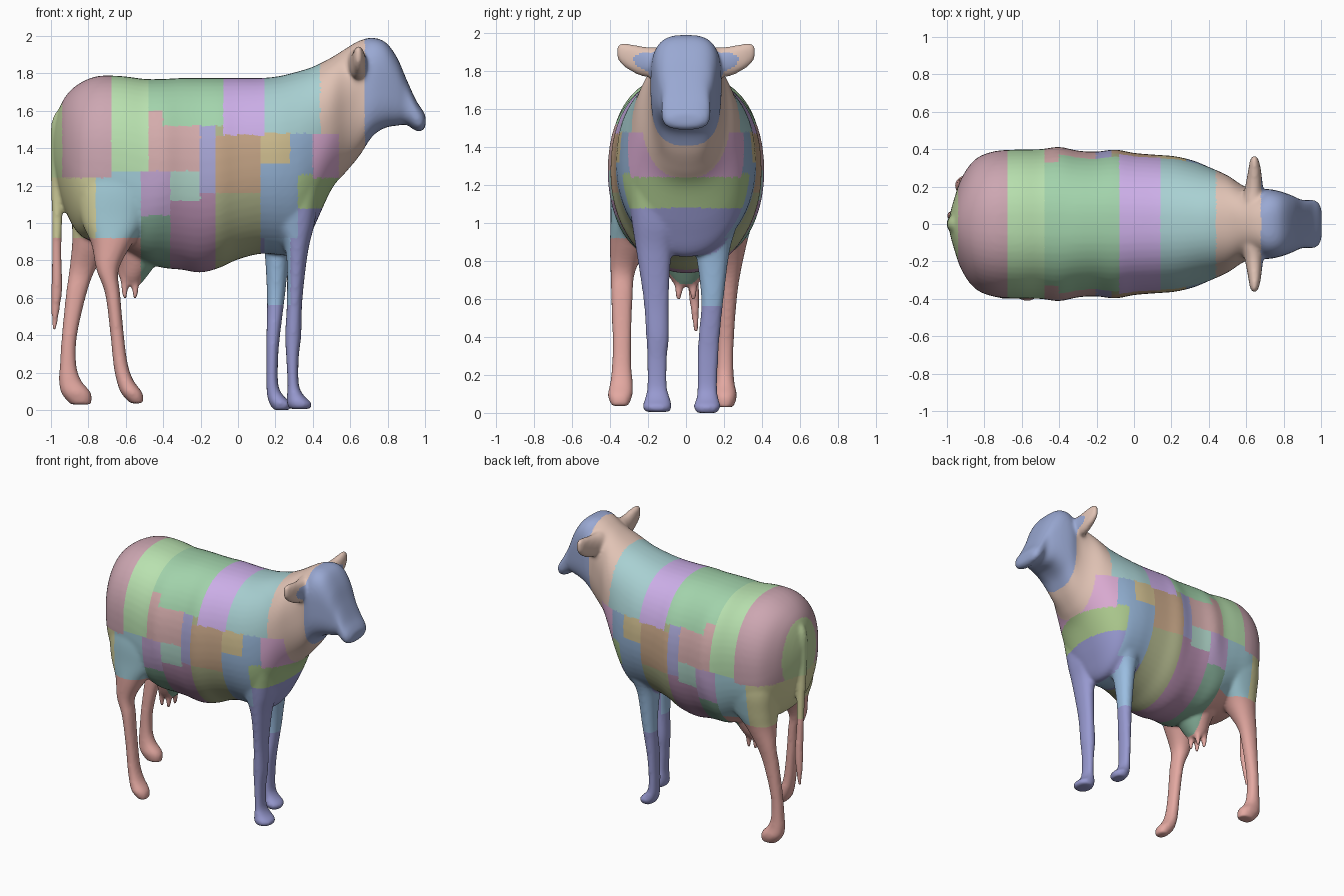
import bpy, bmesh, math


def power(c, n):
    return math.copysign(abs(c) ** (2 / n), c)


def resample(rows, steps=5):
    """Smooth curve through rows of section parameters."""
    out = []
    for i in range(len(rows) - 1):
        a, b, c, d = (rows[max(0, min(len(rows) - 1, i + k))] for k in (-1, 0, 1, 2))
        for s in range(steps):
            t = s / steps
            r = [0.5 * (2 * q + (s1 - p) * t + (2 * p - 5 * q + 4 * s1 - w) * t * t
                        + (3 * q - p - 3 * s1 + w) * t ** 3)
                 for p, q, s1, w in zip(a, b, c, d)]
            r[0] = max(min(b[0], c[0]), min(max(b[0], c[0]), r[0]))
            out.append(r)
    return out + [list(rows[-1])]


def loft(name, rows, axis, flip_y=False, sides=40):
    """rows: position, u_min, u_max, v_min, v_max, squareness (upper, optional lower)."""
    bm = bmesh.new()
    rings = []
    for t, u0, u1, v0, v1, n, *low in resample(rows):
        ring = []
        for k in range(sides):
            a = 2 * math.pi * k / sides
            e = low[0] if low and math.sin(a) < 0 else n
            u = (u0 + u1) / 2 + (u1 - u0) / 2 * power(math.cos(a), e)
            v = (v0 + v1) / 2 + (v1 - v0) / 2 * power(math.sin(a), e)
            p = [(t, u, v), (u, t, v), (u, v, t)][axis]
            ring.append(bm.verts.new((p[0], -p[1] if flip_y else p[1], p[2])))
        rings.append(ring)
    for r0, r1 in zip(rings, rings[1:]):
        for k in range(sides):
            j = (k + 1) % sides
            bm.faces.new((r0[k], r0[j], r1[j], r1[k]))
    bm.faces.new(rings[0])
    bm.faces.new(rings[-1])
    bmesh.ops.recalc_face_normals(bm, faces=bm.faces)
    mesh = bpy.data.meshes.new(name)
    bm.to_mesh(mesh)
    bm.free()
    ob = bpy.data.objects.new(name, mesh)
    bpy.context.collection.objects.link(ob)
    return ob


# Coat patches in side view: x_min, x_max, z_min, z_max, colour (first match wins)
PATCHES = [
    (.68, 2, 1.3, 2, "8C9CCB"), (-2, -.52, -1, .92, "DE9C94"), (-.6, -.4, -1, .6, "DE9C94"),
    (.14, .28, .56, .92, "8EB4DC"), (.12, .32, .92, 1.32, "86A6CC"),
    (.12, 2, -1, 1.08, "8A8CC8"), (-2, -.94, 1.24, 2, "B5CE92"),
    (-.94, -.68, 1.24, 2, "C49AA6"), (-.68, -.48, 1.28, 2, "AEDCA4"),
    (-.48, -.4, 1.28, 1.6, "CDA0A0"), (-.48, -.2, 1.28, 1.52, "CDA0A0"),
    (-.48, -.08, 1.52, 2, "96CCA0"), (-.08, .14, 1.47, 2, "C4A3E4"),
    (.12, .28, 1.32, 1.48, "C8B482"), (.14, .44, 1.48, 2, "9CC8CA"),
    (.4, .54, 1.24, 1.48, "D6A0CC"), (.44, 2, 1.24, 2, "DCBAAA"),
    (.28, .4, 1.26, 1.48, "86A6CC"), (.32, 2, 1.0, 1.3, "A0C080"),
    (-.2, -.12, 1.16, 1.52, "9A98CC"), (-.12, .14, 1.16, 1.47, "BC9878"),
    (-2, -.76, .92, 1.24, "CCC990"), (-.76, -.52, .92, 1.28, "96C4D2"),
    (-.52, -.36, 1.04, 1.28, "B596C6"), (-.36, -.2, 1.12, 1.28, "A2CCBE"),
    (-.36, -.12, -1, 1.16, "AC80A4"), (-.52, -.36, -1, 1.04, "78A48C"),
    (-2, 2, -1, 3, "A2A87C"),
]
MATS = {}


def paint(ob):
    slots = {}
    for f in ob.data.polygons:
        f.use_smooth = True
        x, _, z = f.center
        col = next(c for a, b, d, e, c in PATCHES if a <= x < b and d <= z < e)
        if col not in MATS:
            m = MATS[col] = bpy.data.materials.new("coat_" + col.lower())
            m.diffuse_color = [(int(col[i:i + 2], 16) / 255) ** 1.9 for i in (0, 2, 4)] + [1]
        if col not in slots:
            slots[col] = len(slots)
            ob.data.materials.append(MATS[col])
        f.material_index = slots[col]


# Torso, neck and head: x, half width, bottom, top, squareness
TRUNK = [
    (-.985, .05, 1.32, 1.5, 2), (-.96, .14, 1.2, 1.6, 2), (-.92, .25, 1.06, 1.68, 2.1),
    (-.85, .345, .94, 1.745, 2.2), (-.75, .388, .89, 1.785, 2.25), (-.62, .398, .85, 1.785, 2.3),
    (-.5, .4, .79, 1.77, 2.3), (-.4, .412, .76, 1.77, 2.3), (-.3, .392, .75, 1.775, 2.3),
    (-.2, .387, .735, 1.775, 2.3), (-.1, .398, .76, 1.775, 2.3), (0, .38, .805, 1.775, 2.3),
    (.12, .37, .835, 1.775, 2.3), (.22, .362, .83, 1.785, 2.3), (.32, .338, .83, 1.81, 2.3),
    (.4, .305, .965, 1.835, 2.3), (.5, .26, 1.18, 1.885, 2.3), (.58, .207, 1.275, 1.935, 2.3),
    (.65, .184, 1.36, 1.975, 2.6), (.72, .187, 1.465, 1.99, 3), (.79, .172, 1.51, 1.965, 3.2),
    (.85, .15, 1.52, 1.885, 3), (.9, .128, 1.525, 1.77, 2.7), (.95, .13, 1.493, 1.66, 2.6),
    (.985, .117, 1.493, 1.605, 2.5), (1.003, .08, 1.515, 1.575, 2),
]
# Legs: z, x_min, x_max, y_min, y_max
FORE_RIGHT = [
    (1.2, .14, .44, -.31, -.06), (1.0, .2, .41, -.285, -.04), (.85, .255, .375, -.262, -.075),
    (.6, .262, .345, -.225, -.09), (.4, .252, .338, -.21, -.09), (.28, .258, .325, -.205, -.1),
    (.14, .265, .325, -.205, -.1), (.08, .262, .35, -.215, -.085), (.035, .262, .395, -.229, -.075),
    (.005, .275, .385, -.215, -.085)]
FORE_LEFT = [
    (1.2, .1, .36, .04, .3), (1.0, .12, .33, .03, .27), (.85, .142, .28, .05, .23),
    (.6, .155, .25, .08, .198), (.4, .152, .225, .065, .178), (.28, .152, .215, .06, .17),
    (.14, .152, .215, .06, .165), (.08, .155, .24, .055, .17), (.035, .168, .285, .04, .182),
    (.0, .19, .275, .055, .165)]
HIND_RIGHT = [
    (1.42, -.84, -.48, -.36, -.12), (1.2, -.86, -.44, -.395, -.08), (1.02, -.84, -.48, -.397, -.1),
    (.89, -.785, -.565, -.4, -.19), (.75, -.757, -.638, -.398, -.265), (.62, -.71, -.63, -.395, -.28),
    (.4, -.682, -.61, -.388, -.287), (.25, -.667, -.59, -.39, -.287), (.16, -.65, -.56, -.4, -.28),
    (.09, -.625, -.51, -.412, -.282), (.035, -.575, -.505, -.39, -.305)]
HIND_LEFT = [
    (1.42, -.84, -.54, .12, .345), (1.2, -.89, -.5, .08, .378), (1.02, -.888, -.56, .08, .352),
    (.89, -.887, -.67, .12, .32), (.75, -.902, -.762, .175, .29), (.62, -.92, -.81, .175, .27),
    (.4, -.942, -.86, .167, .253), (.25, -.952, -.865, .162, .25), (.16, -.957, -.84, .155, .255),
    (.09, -.945, -.785, .145, .268), (.03, -.895, -.785, .16, .25)]

# Lower half is fuller at the flank and rounder at the barrel
parts = [loft("body", [(x, -w, w, b, t, n, 2.5 if -.9 < x < -.4 else 2.05 if x < .35 else n)
                       for x, w, b, t, n in TRUNK], 0, sides=56)]
for name, leg in (("front_leg_right", FORE_RIGHT), ("front_leg_left", FORE_LEFT),
                  ("hind_leg_right", HIND_RIGHT), ("hind_leg_left", HIND_LEFT)):
    parts.append(loft(name, [r + (2.5 if r[0] > .9 else 2.2,) for r in leg], 2))

# Udder with four teats
parts.append(loft("udder", [(.95, -.72, -.38, -.18, .18, 2), (.8, -.66, -.43, -.125, .125, 2),
                            (.71, -.635, -.49, -.085, .085, 2), (.665, -.6, -.53, -.05, .05, 2)], 2))
for x in (-.605, -.55):
    for y in (-.038, .038):
        parts.append(loft("teat", [(.76, x - .035, x + .035, y - .035, y + .035, 2),
                                   (.67, x - .022, x + .022, y - .024, y + .024, 2),
                                   (.59, x - .012, x + .012, y - .014, y + .014, 2)], 2, sides=16))

# Ears
EAR = [(.12, .575, .7, 1.76, 1.93, 2), (.18, .59, .692, 1.765, 1.925, 2), (.24, .602, .685, 1.775, 1.932, 2.2),
       (.3, .613, .677, 1.805, 1.943, 2.4), (.34, .62, .667, 1.835, 1.945, 2.4), (.365, .632, .657, 1.87, 1.935, 2.2)]
for name, flip in (("ear_left", False), ("ear_right", True)):
    parts.append(loft(name, EAR, 1, flip))

# Tail: z, centre x, centre y, radius
TAIL = [(1.66, -.87, 0, .04), (1.56, -.945, 0, .046), (1.4, -.962, 0, .04), (1.2, -.967, .01, .033),
        (1.0, -.967, .02, .028), (.85, -.97, .03, .026), (.66, -.968, .04, .03),
        (.55, -.975, .047, .024), (.425, -.983, .052, .012)]
parts.append(loft("tail", [(z, x - r, x + r, y - r, y + r, 2) for z, x, y, r in TAIL], 2, sides=24))

# Fuse all parts into one smooth skin
bpy.ops.object.select_all(action='DESELECT')
for p in parts:
    p.select_set(True)
body = parts[0]
bpy.context.view_layer.objects.active = body
bpy.ops.object.join()
body.name = "cow_body"
mod = body.modifiers.new("fuse", 'REMESH')
mod.mode = 'VOXEL'
mod.voxel_size = .0105
mod = body.modifiers.new("relax", 'SMOOTH')
mod.factor = .5
mod.iterations = 12
for m in list(body.modifiers):
    bpy.ops.object.modifier_apply(modifier=m.name)
paint(body)
